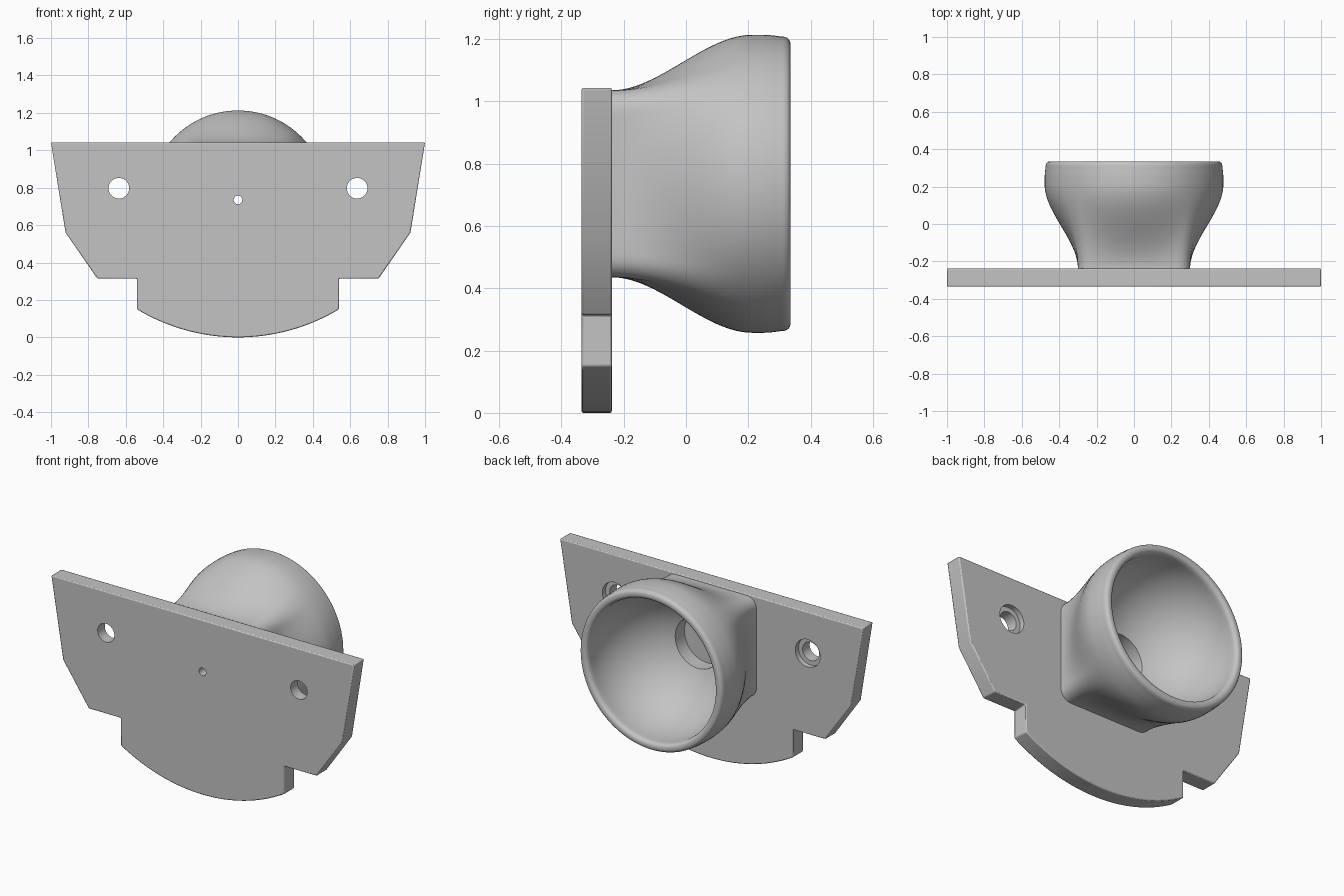
import bpy, bmesh, math
from mathutils import Matrix

if "Cube" in bpy.data.objects:
    bpy.data.objects.remove(bpy.data.objects["Cube"])

grey = bpy.data.materials.new("plain_grey")
grey.use_nodes = True
COLOUR = (0.55, 0.55, 0.55, 1)
grey.diffuse_color = COLOUR
grey.node_tree.nodes["Principled BSDF"].inputs["Base Color"].default_value = COLOUR

FRONT, BACK = -0.335, -0.238
CUP_Z = 0.735


def finish(name, bm):
    bmesh.ops.recalc_face_normals(bm, faces=bm.faces)
    mesh = bpy.data.meshes.new(name)
    bm.to_mesh(mesh)
    bm.free()
    mesh.materials.append(grey)
    ob = bpy.data.objects.new(name, mesh)
    bpy.context.collection.objects.link(ob)
    return ob


def smooth(ob, degrees=35):
    bpy.ops.object.select_all(action='DESELECT')
    ob.select_set(True)
    bpy.context.view_layer.objects.active = ob
    bpy.ops.object.shade_smooth_by_angle(angle=math.radians(degrees))


def drill(target, name, x, z, radius, y0, y1):
    """Cut a round hole along y."""
    bm = bmesh.new()
    place = Matrix.Translation((x, (y0 + y1) / 2, z)) @ Matrix.Rotation(math.pi / 2, 4, 'X')
    bmesh.ops.create_cone(bm, cap_ends=True, segments=48, radius1=radius,
                          radius2=radius, depth=y1 - y0, matrix=place)
    cutter = finish(name, bm)
    cutter.hide_render = True
    cutter.hide_set(True)
    cutter.display_type = 'WIRE'
    mod = target.modifiers.new(name, 'BOOLEAN')
    mod.operation = 'DIFFERENCE'
    mod.solver = 'EXACT'
    mod.object = cutter


# Mounting plate: stepped half outline, mirrored, with a curved lower edge
half = [(1.0, 1.043), (0.922, 0.56), (0.752, 0.314), (0.54, 0.314)]
arc_r = 1.047
sweep = math.asin(0.54 / arc_r)
steps = 40
arc = []
for i in range(steps + 1):
    a = sweep * (1 - 2 * i / steps)
    arc.append((arc_r * math.sin(a), arc_r * (1 - math.cos(a))))
outline = half + arc + [(-x, z) for x, z in reversed(half)]

bm = bmesh.new()
face = bm.faces.new([bm.verts.new((x, FRONT, z)) for x, z in outline])
ext = bmesh.ops.extrude_face_region(bm, geom=[face])
bmesh.ops.translate(bm, vec=(0, BACK - FRONT, 0),
                    verts=[v for v in ext["geom"] if isinstance(v, bmesh.types.BMVert)])
plate = finish("mounting_plate", bm)
bevel = plate.modifiers.new("edge_rounding", 'BEVEL')
bevel.width = 0.006
bevel.segments = 2
bevel.limit_method = 'ANGLE'
bevel.angle_limit = math.radians(30)

# Screw holes with counterbores on the back, and the small centre hole
for side, x in (("left", 0.637), ("right", -0.637)):
    drill(plate, side + "_screw_hole_cutter", x, 0.797, 0.055, FRONT - 0.1, BACK + 0.1)
    drill(plate, side + "_counterbore_cutter", x, 0.797, 0.082, BACK - 0.03, BACK + 0.1)
drill(plate, "centre_hole_cutter", 0, CUP_Z, 0.023, FRONT - 0.1, BACK + 0.1)
smooth(plate)


# Cup: rounded square at the plate, blending to a round rim
def square_radius(a, h=0.3, r=0.065):
    """Distance from the centre to a rounded square in direction a."""
    c, s = abs(math.cos(a)), abs(math.sin(a))
    c, s = max(c, s), min(c, s)
    k = h - r
    if h * s / c <= k:
        return h / c
    b = k * (c + s)
    return b + math.sqrt(b * b - 2 * k * k + r * r)


N = 128
BOWL_R, BOWL_Y, RECESS_R = 0.42, 0.28, 0.15
rings = []  # (y, radius, roundness)
rings.append((BACK - 0.01, 0.478, 0))
for i in range(25):
    u = i / 24
    rings.append((BACK + u * 0.45, 0.478, u * u * (3 - 2 * u)))
for y, r in ((0.25, 0.478), (0.28, 0.476), (0.3, 0.473)):
    rings.append((y, r, 1))
for i in range(1, 17):  # rolled rim
    a = math.pi * i / 16
    mid, wide = (0.473 + BOWL_R) / 2, (0.473 - BOWL_R) / 2
    flat = math.copysign(abs(math.cos(a)) ** 0.8, math.cos(a))
    rings.append((0.3 + 0.035 * math.sin(a) ** 0.8 if i < 16 else 0.3, mid + wide * flat, 1))
end = math.acos(RECESS_R / BOWL_R)
for i in range(25):  # spherical bowl
    a = end * i / 24
    rings.append((BOWL_Y - BOWL_R * math.sin(a), BOWL_R * math.cos(a), 1))
for y, r in ((-0.2, RECESS_R), (-0.2, 0.023), (BACK - 0.01, 0.023)):  # recess and bore
    rings.append((y, r, 1))

bm = bmesh.new()
loops = []
for y, radius, t in rings:
    loop = []
    for j in range(N):
        a = 2 * math.pi * j / N
        r = radius * t + square_radius(a) * (1 - t)
        loop.append(bm.verts.new((r * math.cos(a), y, CUP_Z + r * math.sin(a))))
    loops.append(loop)
for lo, hi in zip(loops, loops[1:] + loops[:1]):
    for j in range(N):
        k = (j + 1) % N
        bm.faces.new((lo[j], lo[k], hi[k], hi[j]))
cup = finish("cup", bm)
smooth(cup)
